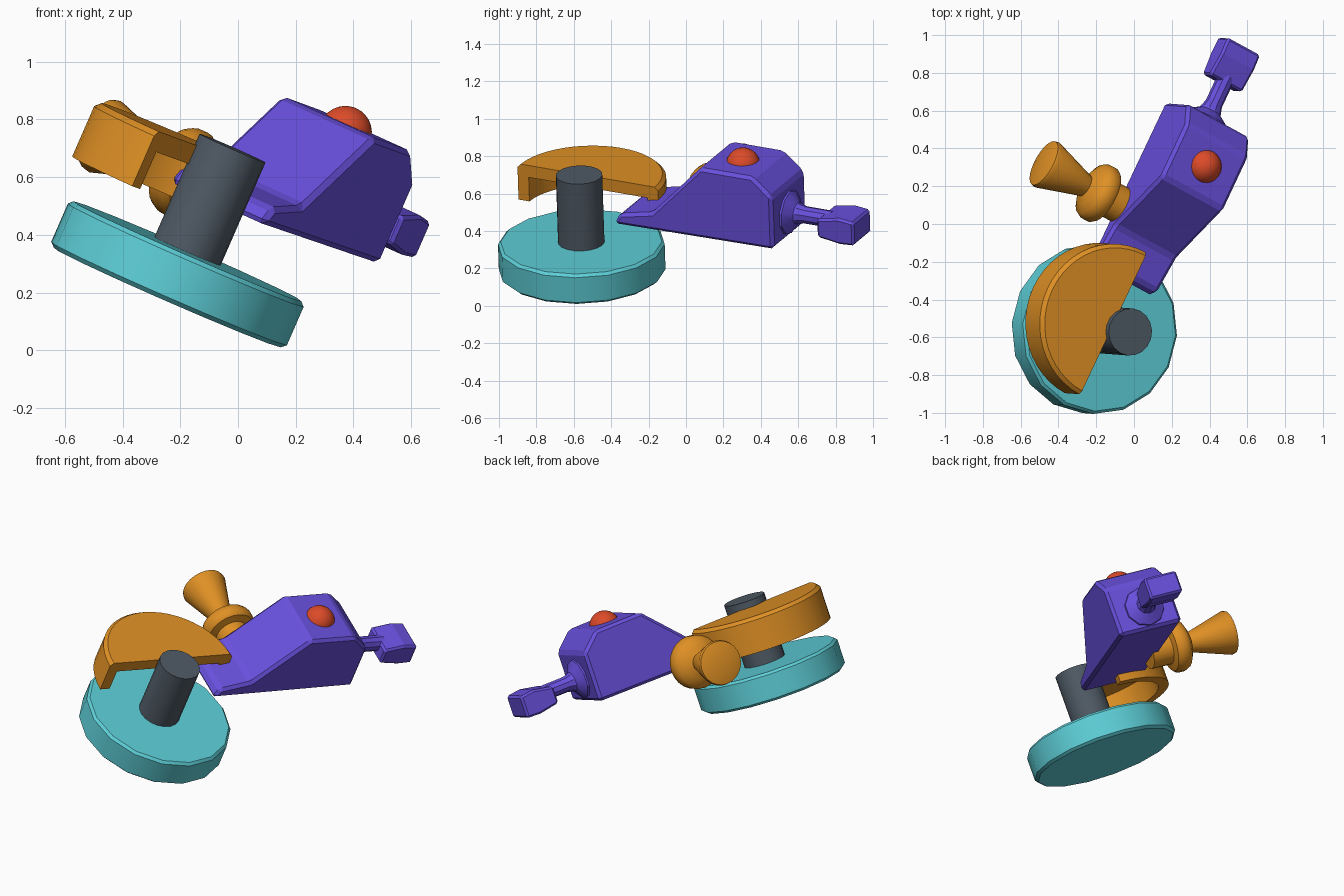
import bpy, bmesh, math
from mathutils import Matrix, Vector

if "Cube" in bpy.data.objects:
    bpy.data.objects.remove(bpy.data.objects["Cube"])

# Tilted frame of the whole tool: u = right, v = along body, w = spindle axis
N = Vector((0.40, -0.03, 0.916)).normalized()
D = Vector((0.42, 0.895, -0.154))
D = (D - N * D.dot(N)).normalized()
U = D.cross(N)
FRAME = Matrix((U, D, N)).transposed().to_4x4()
FRAME.translation = (-0.175, -0.56, 0.343)


def material(name, rgb):
    m = bpy.data.materials.new(name)
    m.diffuse_color = (*rgb, 1)
    m.use_nodes = True
    m.node_tree.nodes["Principled BSDF"].inputs["Base Color"].default_value = m.diffuse_color
    return m


TEAL = material("teal", (0.11, 0.62, 0.68))
ORANGE = material("orange", (0.74, 0.28, 0.018))
PURPLE = material("purple", (0.14, 0.08, 0.72))
GREY = material("slate grey", (0.078, 0.102, 0.13))
RED = material("red", (0.72, 0.07, 0.022))


def finish(bm, name, mat, local=Matrix(), smooth=None, bevel=0):
    bmesh.ops.remove_doubles(bm, verts=bm.verts, dist=1e-5)
    bmesh.ops.recalc_face_normals(bm, faces=bm.faces)
    me = bpy.data.meshes.new(name)
    bm.to_mesh(me)
    bm.free()
    me.materials.append(mat)
    ob = bpy.data.objects.new(name, me)
    bpy.context.collection.objects.link(ob)
    ob.matrix_world = FRAME @ local
    if bevel:
        b = ob.modifiers.new("bevel", 'BEVEL')
        b.width, b.segments = bevel, 1
    if smooth:
        bpy.ops.object.select_all(action='DESELECT')
        ob.select_set(True)
        bpy.context.view_layer.objects.active = ob
        bpy.ops.object.shade_smooth_by_angle(angle=math.radians(smooth))
    return ob


def lathe(name, profile, mat, sides, local=Matrix(), half=False, smooth=None):
    """Turn (radius, height) points about local z, fully or on the -u half."""
    bm = bmesh.new()
    span = math.pi if half else 2 * math.pi
    rings = []
    for i in range(sides + 1):
        a = math.pi / 2 + span * i / sides
        rings.append([bm.verts.new((r * math.cos(a), r * math.sin(a), h)) for r, h in profile])
    count = len(profile) if half else len(profile) - 1
    for a, b in zip(rings, rings[1:]):
        for j in range(count):
            k = (j + 1) % len(profile)
            if profile[j][0] + profile[k][0] > 0:
                bm.faces.new((a[j], b[j], b[k], a[k]))
    if half:
        bm.faces.new(rings[0])
        bm.faces.new(rings[-1])
    return finish(bm, name, mat, local, smooth)


def extrude(name, profile, u0, u1, mat, bevel):
    """Extrude a (v, w) side profile across u."""
    bm = bmesh.new()
    a = [bm.verts.new((u0, v, w)) for v, w in profile]
    b = [bm.verts.new((u1, v, w)) for v, w in profile]
    bm.faces.new(a)
    bm.faces.new(b)
    for i in range(len(a)):
        j = (i + 1) % len(a)
        bm.faces.new((a[i], a[j], b[j], b[i]))
    return finish(bm, name, mat, bevel=bevel)


# Grinding disc and spindle
lathe("disc", [(0, -0.175), (0.43, -0.175), (0.447, -0.16), (0.447, -0.015),
               (0.432, 0), (0, 0)], TEAL, 16, smooth=30)
lathe("spindle", [(0, -0.03), (0.125, -0.03), (0.125, 0.39), (0, 0.39)], GREY, 18, smooth=30)

# Half-round guard, hollow underneath
lathe("guard", [(0, 0.35), (0.40, 0.35), (0.42, 0.33), (0.42, 0.14), (0.355, 0.14),
                (0.355, 0.28), (0, 0.28)], ORANGE, 24,
      Matrix.Translation((-0.09, 0.005, 0)), half=True, smooth=40)

# Wedge shaped body
extrude("body", [(0.25, 0.185), (0.285, 0.25), (0.48, 0.29), (0.78, 0.60),
                 (1.09, 0.60), (1.205, 0.50), (1.205, 0.195)], -0.30, 0.103, PURPLE, 0.018)

# Side handle: collar, rounded flange and flared grip, pointing to -u
side = Matrix.Translation((0, 0.60, 0.223)) @ Matrix.Rotation(-math.pi / 2, 4, 'Y')
lathe("side_handle", [(0, 0.25), (0.10, 0.25), (0.10, 0.38), (0.145, 0.39), (0.16, 0.41),
                      (0.16, 0.45), (0.145, 0.48), (0.10, 0.505), (0.06, 0.52),
                      (0.135, 0.77), (0.13, 0.79), (0.09, 0.80), (0, 0.805)],
      ORANGE, 24, side, smooth=40)

# Tail neck, flared where it meets the body
rear = Matrix.Translation((-0.1, 0, 0.335)) @ Matrix.Rotation(-math.pi / 2, 4, 'X')
lathe("tail_neck", [(0, 1.18), (0.13, 1.18), (0.12, 1.215), (0.06, 1.255), (0.047, 1.30),
                    (0.047, 1.46), (0, 1.46)], PURPLE, 10, rear, smooth=30)

# Tail block, taller toward the end
extrude("tail_block", [(1.42, 0.265), (1.42, 0.37), (1.55, 0.395), (1.64, 0.385),
                       (1.64, 0.25), (1.55, 0.245)], -0.205, 0.005, PURPLE, 0.012)

# Round button on top
bm = bmesh.new()
bmesh.ops.create_uvsphere(bm, u_segments=24, v_segments=14, radius=0.092)
finish(bm, "button", RED, Matrix.Translation((-0.093, 0.94, 0.57)), smooth=60)
